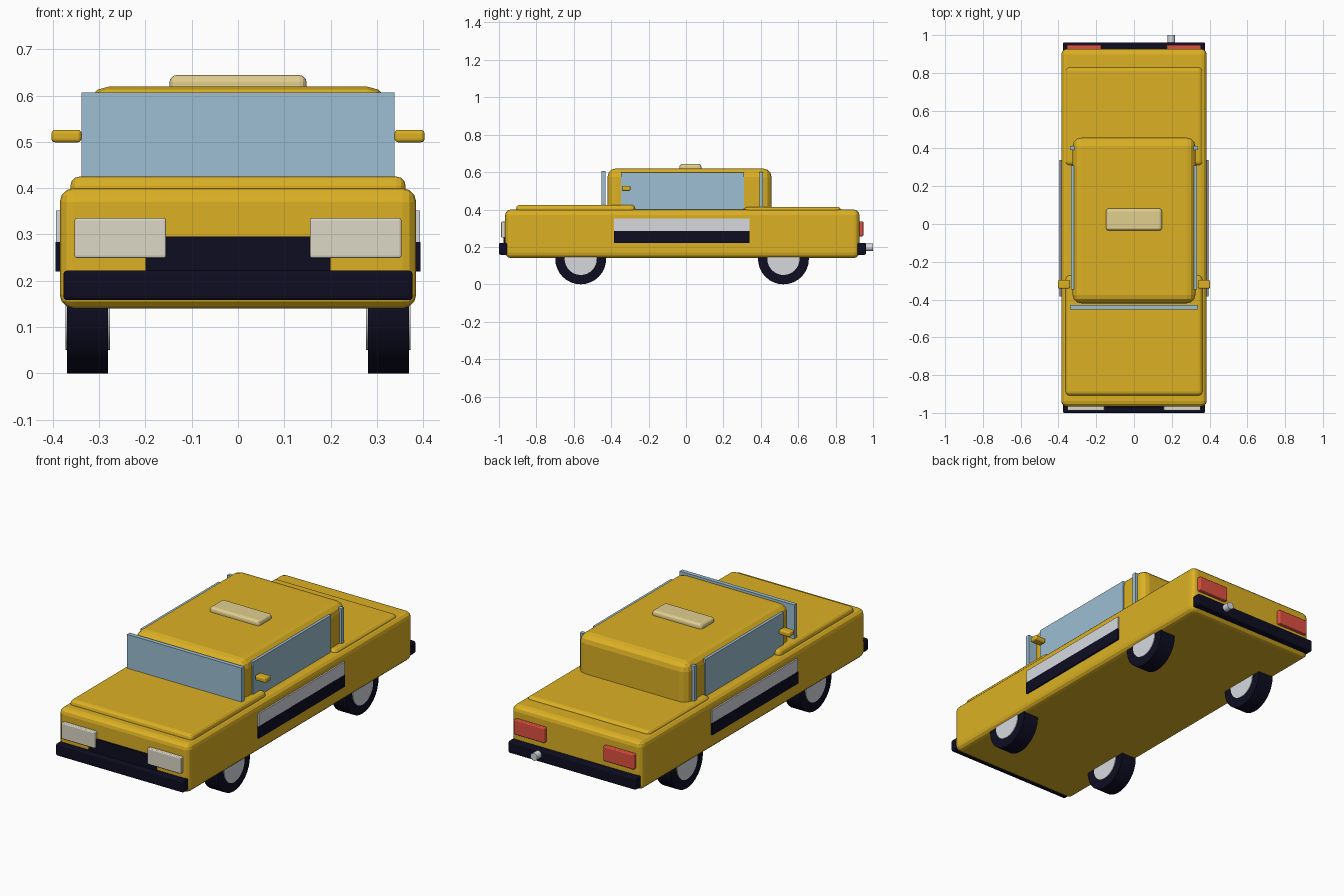
import bpy
import math

if "Cube" in bpy.data.objects:
    bpy.data.objects.remove(bpy.data.objects["Cube"])


def material(name, r, g, b):
    """Flat colour from sRGB 0-255 values."""
    def lin(c):
        c /= 255
        return c / 12.92 if c <= 0.04045 else ((c + 0.055) / 1.055) ** 2.4
    m = bpy.data.materials.new(name)
    m.diffuse_color = (lin(r), lin(g), lin(b), 1)
    m.use_nodes = True
    m.node_tree.nodes["Principled BSDF"].inputs["Base Color"].default_value = m.diffuse_color
    return m


YELLOW = material("taxi yellow", 220, 177, 36)
GLASS = material("window blue", 156, 191, 211)
BLACK = material("near black", 14, 13, 34)
SILVER = material("silver", 214, 217, 222)
LAMP = material("headlight cream", 220, 215, 198)
SIGN = material("sign tan", 225, 207, 143)
RED = material("tail light red", 222, 80, 65)


def box(name, x, y, z, mat, bevel=0.0, segments=3):
    """Box from (min, max) ranges, with optional rounded edges."""
    bpy.ops.mesh.primitive_cube_add(size=1)
    ob = bpy.context.object
    ob.name = name
    for v in ob.data.vertices:
        v.co = [r[0] if c < 0 else r[1] for c, r in zip(v.co, (x, y, z))]
    ob.data.materials.append(mat)
    if bevel:
        mod = ob.modifiers.new("rounded edges", "BEVEL")
        mod.width = bevel
        mod.segments = segments
    return ob


def pair(name, x, y, z, mat, bevel=0.0, segments=3):
    """The same box on the right and the left side."""
    box("right_" + name, x, y, z, mat, bevel, segments)
    box("left_" + name, (-x[1], -x[0]), y, z, mat, bevel, segments)


def cylinder(name, centre, radius, depth, rotation, mat, sides=32):
    bpy.ops.mesh.primitive_cylinder_add(vertices=sides, radius=radius, depth=depth,
                                        location=centre, rotation=rotation)
    ob = bpy.context.object
    ob.name = name
    ob.data.materials.append(mat)
    bpy.ops.object.shade_smooth_by_angle(angle=math.radians(35))


# Body shell, hood, trunk lid and cabin
box("body", (-0.385, 0.385), (-0.967, 0.927), (0.14, 0.40), YELLOW, 0.03)
box("hood", (-0.362, 0.362), (-0.908, -0.273), (0.37, 0.425), YELLOW, 0.02)
box("trunk_lid", (-0.362, 0.362), (0.31, 0.83), (0.36, 0.414), YELLOW, 0.02)
box("cabin", (-0.325, 0.325), (-0.42, 0.457), (0.36, 0.619), YELLOW, 0.045)
box("roof_sign", (-0.148, 0.148), (-0.035, 0.082), (0.605, 0.644), SIGN, 0.015)

# Windows
box("windshield", (-0.338, 0.338), (-0.452, -0.43), (0.40, 0.606), GLASS)
box("rear_window", (-0.338, 0.338), (0.392, 0.413), (0.39, 0.60), GLASS)
pair("side_window", (0.315, 0.333), (-0.348, 0.31), (0.39, 0.597), GLASS)

# Door mirrors
pair("mirror", (0.338, 0.403), (-0.342, -0.297), (0.499, 0.526), YELLOW, 0.008)

# Two-tone door stripes
pair("upper_stripe", (0.384, 0.393), (-0.385, 0.34), (0.284, 0.352), SILVER)
pair("lower_stripe", (0.385, 0.394), (-0.385, 0.34), (0.22, 0.284), BLACK)

# Front end: grille, bumper, headlights
box("grille", (-0.2, 0.2), (-0.975, -0.966), (0.20, 0.295), BLACK)
box("front_bumper", (-0.377, 0.377), (-1.0, -0.955), (0.158, 0.222), BLACK, 0.008)
pair("headlight", (0.155, 0.353), (-0.988, -0.95), (0.249, 0.335), LAMP, 0.005)

# Rear end: bumper, tail lights, exhaust
box("rear_bumper", (-0.377, 0.377), (0.915, 0.962), (0.158, 0.222), BLACK, 0.008)
pair("tail_light", (0.173, 0.355), (0.91, 0.948), (0.257, 0.336), RED, 0.005)
cylinder("exhaust_pipe", (0.198, 0.95, 0.198), 0.02, 0.10,
         (math.pi / 2, 0, 0), SILVER, 16)

# Wheels with hubs showing on both faces
for side, sx in (("right", 1), ("left", -1)):
    for end, y in (("front", -0.563), ("rear", 0.521)):
        cylinder(f"{end}_{side}_tyre", (sx * 0.325, y, 0.136), 0.136, 0.089,
                 (0, math.pi / 2, 0), BLACK)
        cylinder(f"{end}_{side}_hub", (sx * 0.325, y, 0.136), 0.086, 0.096,
                 (0, math.pi / 2, 0), SILVER)
